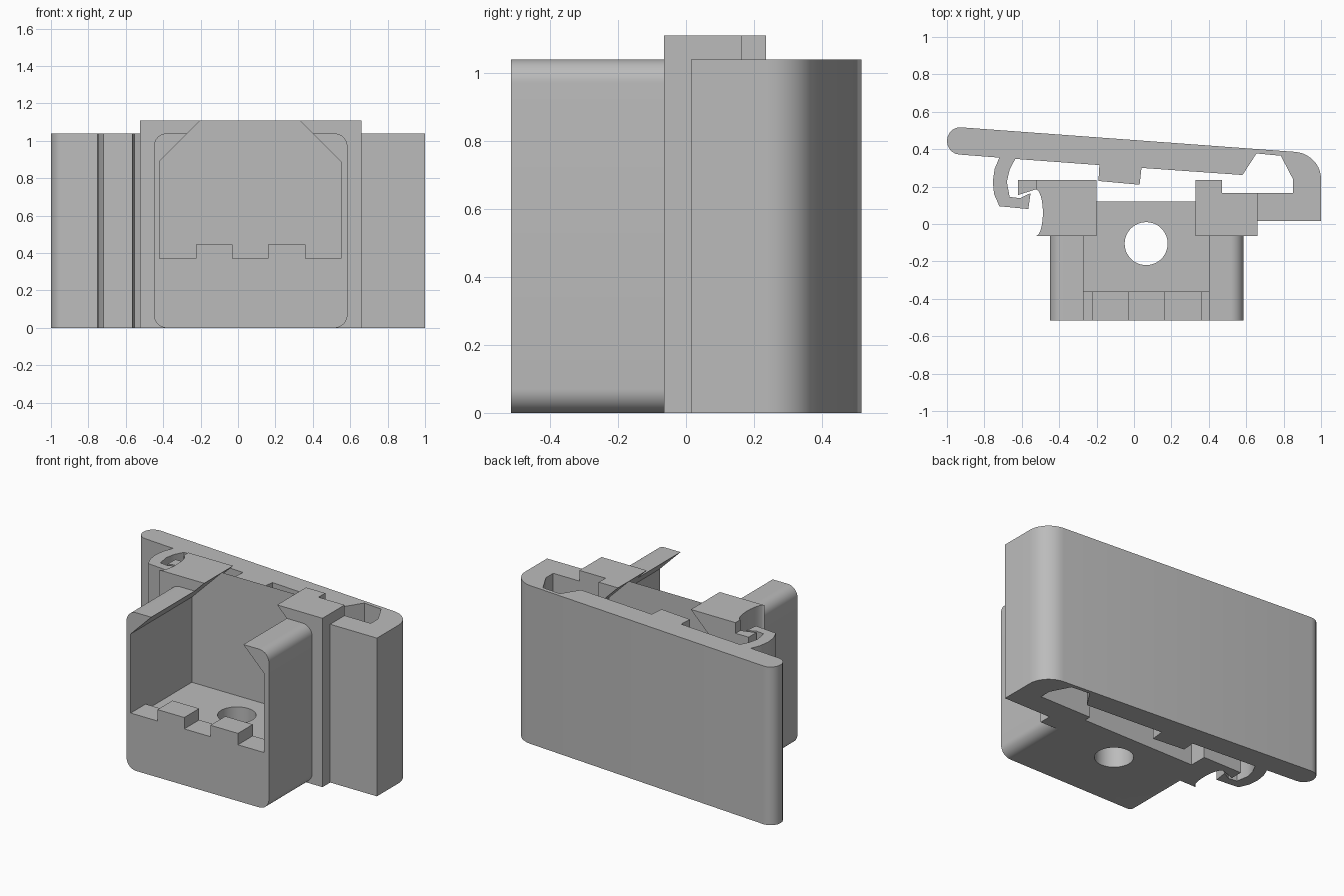
import bpy, bmesh
from math import cos, sin, pi, radians
from mathutils import Vector

if "Cube" in bpy.data.objects:
    bpy.data.objects.remove(bpy.data.objects["Cube"], do_unlink=True)

grey = bpy.data.materials.new("plain grey")
grey.use_nodes = True
tone = (0.5, 0.5, 0.5, 1)
grey.diffuse_color = tone
grey.node_tree.nodes["Principled BSDF"].inputs["Base Color"].default_value = tone


def arc(cx, cy, rx, ry, a0, a1, n=10):
    angles = [radians(a0 + (a1 - a0) * i / n) for i in range(n + 1)]
    return [(cx + rx * cos(a), cy + ry * sin(a)) for a in angles]


def prism(name, outline, start, end, along="z"):
    """Extrude an outline drawn in xy (along z) or in xz (along y)."""
    def place(u, v, w):
        return (u, v, w) if along == "z" else (u, w, v)
    bm = bmesh.new()
    face = bm.faces.new([bm.verts.new(place(u, v, start)) for u, v in outline])
    grown = bmesh.ops.extrude_face_region(bm, geom=[face])
    shift = Vector(place(0, 0, end - start))
    bmesh.ops.translate(bm, vec=shift,
                        verts=[g for g in grown["geom"] if isinstance(g, bmesh.types.BMVert)])
    bmesh.ops.recalc_face_normals(bm, faces=bm.faces)
    mesh = bpy.data.meshes.new(name)
    bm.to_mesh(mesh)
    bm.free()
    mesh.materials.append(grey)
    obj = bpy.data.objects.new(name, mesh)
    bpy.context.collection.objects.link(obj)
    return obj


def combine(target, tool, operation):
    mod = target.modifiers.new("combine", "BOOLEAN")
    mod.operation, mod.object, mod.solver = operation, tool, "EXACT"
    bpy.context.view_layer.objects.active = target
    bpy.ops.object.modifier_apply(modifier=mod.name)
    bpy.data.objects.remove(tool, do_unlink=True)


TOP, HIGH = 1.04, 1.11
FRONT, JOIN = -0.515, -0.065

# Front housing with rounded corners
r = 0.07
left, right = -0.45, 0.585
outline = (arc(right - r, TOP - r, r, r, 0, 90) + arc(left + r, TOP - r, r, r, 90, 180)
           + arc(left + r, r, r, r, 180, 270) + arc(right - r, r, r, r, 270, 360))
body = prism("housing", outline, FRONT, 0, "y")

# Taller rear bracket with a scooped left side
scoop = arc(-0.525, 0.06, 0.038, 0.125, 90, -90, 12)
bracket = prism("bracket", [(0.66, JOIN), (0.66, 0.165), (0.47, 0.165), (0.47, 0.235),
                            (-0.525, 0.235)] + scoop, 0, HIGH)
combine(body, bracket, "UNION")

# Catch lip on the bracket
lip = [(-0.62, 0.235), (-0.62, 0.155), (-0.525, 0.185), (-0.5, 0.185), (-0.5, 0.235)]
combine(body, prism("lip", lip, 0, TOP), "UNION")


def cavity(floor, x0, x1):
    """Opening that narrows to the two hook tips at the top."""
    slant0 = HIGH - (-0.2 - x0)
    slant1 = HIGH - (x1 - 0.33)
    return floor + [(x1, slant1), (0.33, HIGH), (0.33, 1.3), (-0.2, 1.3), (-0.2, HIGH), (x0, slant0)]


# Main pocket, castellated front edge and rear opening
low, tab = 0.37, 0.445
edge = [(-0.42, low)]
for a, b in ((-0.225, -0.03), (0.16, 0.36)):
    edge += [(a, low), (a, tab), (b, tab), (b, low)]
edge.append((0.55, low))
pocket = [(-0.42, 0.33), (0.55, 0.33)]
combine(body, prism("pocket", cavity(pocket, -0.42, 0.55), -0.36, 0.12, "y"), "DIFFERENCE")
combine(body, prism("notches", cavity(edge, -0.42, 0.55), -0.8, -0.36, "y"), "DIFFERENCE")
back = [(-0.34, -0.2), (0.475, -0.2)]
combine(body, prism("rear_opening", cavity(back, -0.34, 0.475), 0.12, 0.5, "y"), "DIFFERENCE")

# Round hole through the floor
hole = arc(0.065, -0.105, 0.115, 0.115, 0, 352.5, 47)
combine(body, prism("hole", hole, -0.2, 0.6), "DIFFERENCE")

# Sloping back panel with foot, rib and clip, as one outline
panel = (arc(-0.93, 0.444, 0.07, 0.073, 270, 86)
         + arc(0.85, 0.24, 0.15, 0.146, 86, 0)
         + [(1, 0.015), (0.66, 0.015), (0.66, 0.165), (0.85, 0.165), (0.85, 0.24),
            (0.785, 0.365), (0.655, 0.377), (0.58, 0.262),
            (0.04, 0.3), (0.03, 0.21), (-0.19, 0.23), (-0.185, 0.315), (-0.635, 0.348)]
         + [(-0.665, 0.29), (-0.68, 0.225), (-0.665, 0.145), (-0.61, 0.138), (-0.553, 0.165),
            (-0.565, 0.08), (-0.72, 0.095), (-0.748, 0.16), (-0.755, 0.225), (-0.745, 0.295),
            (-0.72, 0.355)])
cover = prism("back_panel", panel, 0, TOP)

# Smooth the rounded corners only
for obj in (body, cover):
    bpy.ops.object.select_all(action="DESELECT")
    obj.select_set(True)
    bpy.context.view_layer.objects.active = obj
    bpy.ops.object.shade_smooth_by_angle(angle=radians(25))
